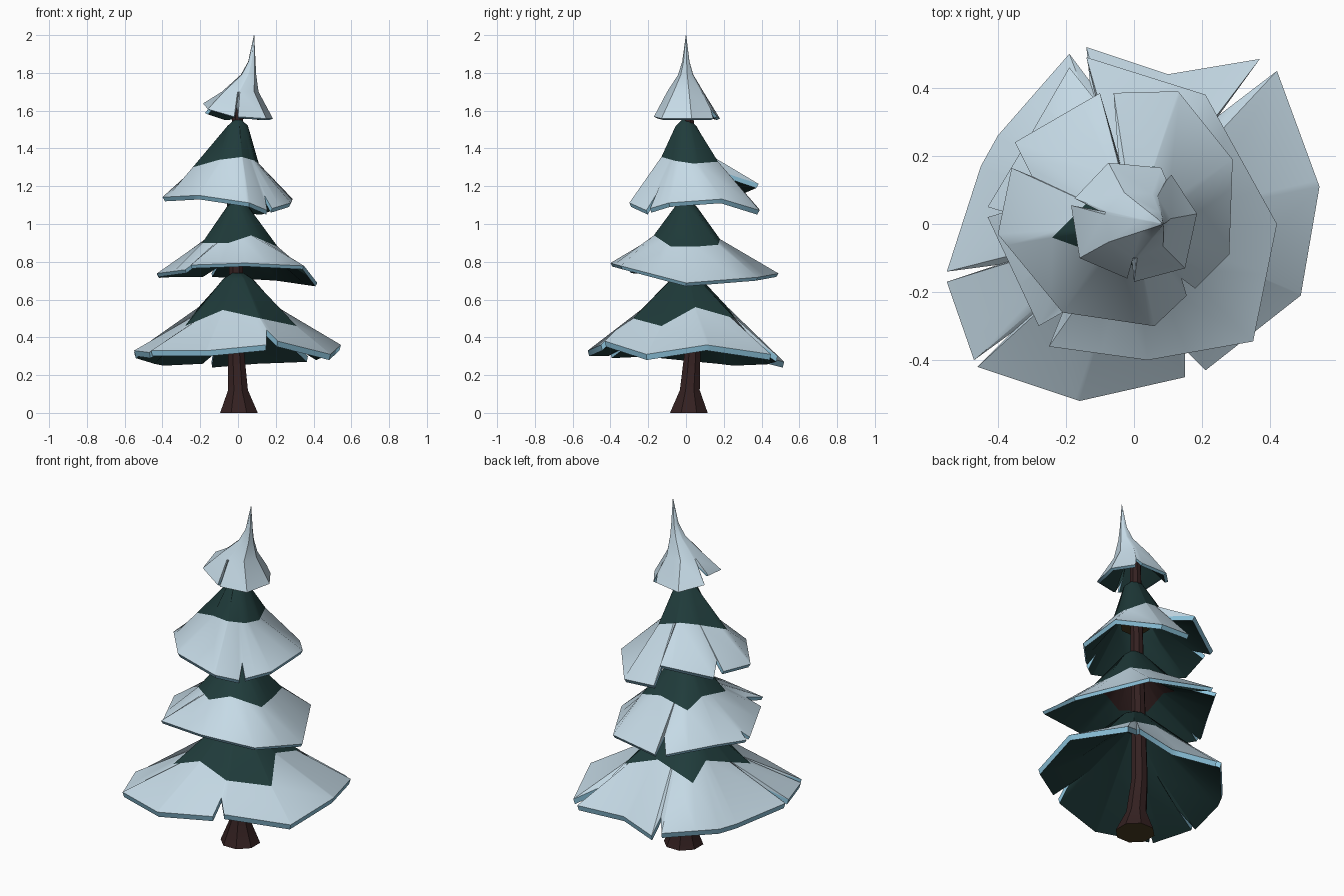
import bpy, math
from mathutils import Vector

if "Cube" in bpy.data.objects:
    bpy.data.objects.remove(bpy.data.objects["Cube"])


def material(name, rgb):
    m = bpy.data.materials.new(name)
    m.diffuse_color = (*rgb, 1)
    m.use_nodes = True
    m.node_tree.nodes["Principled BSDF"].inputs["Base Color"].default_value = m.diffuse_color
    return m


SNOW = material("snow", (0.56, 0.70, 0.79))
ICE = material("ice_blue_edge", (0.27, 0.56, 0.73))
GREEN = material("pine_green", (0.014, 0.044, 0.043))
BARK = material("bark", (0.034, 0.015, 0.015))
WOOD = material("cut_wood", (0.07, 0.047, 0.016))


def loft(name, rings, mats, bands):
    """Skin consecutive rings; bands gives a material index per band."""
    n = len(rings[0])
    verts = [p for r in rings for p in r]
    faces, idx = [], []
    for k in range(len(rings) - 1):
        for i in range(n):
            j = (i + 1) % n
            faces.append((k * n + i, (k + 1) * n + i, (k + 1) * n + j, k * n + j))
            idx.append(bands[k])
    faces += [tuple(range(n)), tuple(reversed(range((len(rings) - 1) * n, len(rings) * n)))]
    idx += [bands[0], bands[-1]]
    me = bpy.data.meshes.new(name)
    me.from_pydata(verts, [], faces)
    for m in mats:
        me.materials.append(m)
    for p, m in zip(me.polygons, idx):
        p.material_index = m
        p.use_smooth = True
    me.set_sharp_from_angle(angle=math.radians(35))
    ob = bpy.data.objects.new(name, me)
    bpy.context.collection.objects.link(ob)
    return ob


def ang(p):
    return round(math.atan2(p[1], p[0]) % math.tau, 4)


def sample(outline, a):
    """Point where a ray at angle a from the axis meets a star-shaped outline."""
    pts = sorted((Vector(p) for p in outline), key=ang)
    for i, q in enumerate(pts):
        p = pts[i - 1]
        lo = ang(p)
        span = (ang(q) - lo) % math.tau
        t = (a - lo) % math.tau
        if t <= span + 1e-6:
            dx, dy = math.cos(a), math.sin(a)
            den = (p.x - q.x) * dy - (p.y - q.y) * dx
            s = (p.x * dy - p.y * dx) / den if abs(den) > 1e-9 else 0
            return p.lerp(q, min(max(s, 0), 1))
    return pts[0]


def circle(angles, r, z, cx=0, cy=0):
    return [Vector((cx + r * math.cos(a), cy + r * math.sin(a), z)) for a in angles]


def inset(ring, f, dz=0):
    return [Vector((p.x * f, p.y * f, p.z + dz)) for p in ring]


def tier(name, rim, line, top_r, top_z, thick, tuck, core=GREEN):
    """Green cone, snow from a zigzag line to the rim, blue edge, green underside."""
    angles = sorted({ang(p) for p in rim} | {ang(p) for p in line})
    edge = [sample(rim, a) for a in angles]
    snow = [sample(line, a) for a in angles]
    rings = [circle(angles, top_r * .4, top_z), circle(angles, top_r, top_z - .03), snow,
             inset(edge, 1, thick), inset(edge, tuck), inset(snow, .9, -.04),
             circle(angles, .04, top_z - .1)]
    loft(name, rings, [GREEN, SNOW, ICE, core], [0, 0, 1, 2, 0, 3])


# Branch tiers: ragged rim points, then the zigzag snow line
tier("bottom_branches",
     [(-.55, -.17, .30), (-.47, -.40, .29), (-.36, -.32, .35), (-.46, -.42, .30),
      (-.16, -.52, .30), (.15, -.45, .33), (.15, -.37, .41), (.21, -.43, .35),
      (.49, -.21, .28), (.545, .11, .33), (.42, .45, .28), (.25, .32, .38),
      (.37, .485, .27), (.10, .44, .26), (-.14, .52, .24), (-.13, .42, .31),
      (-.19, .50, .26), (-.40, .26, .25), (-.45, .17, .26), (-.55, -.14, .29),
      (-.40, -.12, .36)],
     [(.31, -.13, .46), (-.08, -.24, .545), (-.28, -.20, .46), (-.2, .1, .57),
      (-.22, .25, .50), (.03, .22, .56), (.22, .26, .50), (.21, .05, .56),
      (.12, -.28, .50)],
     .08, .74, .03, .985)
tier("lower_middle_branches",
     [(.42, 0, .67), (.35, -.345, .76), (.04, -.40, .775), (-.25, -.36, .765),
      (-.21, -.26, .79), (-.28, -.30, .74), (-.43, .02, .72), (-.38, .035, .75),
      (-.43, .05, .715), (-.34, .2, .72), (-.19, .46, .72), (-.11, .36, .77),
      (-.14, .49, .72), (.21, .38, .70)],
     [(.21, -.08, .88), (.07, -.17, .94), (-.05, -.2, .90), (-.19, -.1, .90),
      (-.16, .08, .93), (-.15, .2, .89), (.04, .18, .92), (.17, .17, .89),
      (.19, .05, .88)],
     .06, 1.12, .018, .975, BARK)
tier("upper_middle_branches",
     [(-.40, -.03, 1.12), (-.21, -.26, 1.13), (.06, -.30, 1.09), (.155, -.21, 1.05),
      (.14, -.16, 1.13), (.18, -.19, 1.06), (.28, -.09, 1.09), (.29, .19, 1.11),
      (.13, .39, 1.05), (-.06, .385, 1.06), (-.046, .20, 1.25), (-.10, .385, 1.19),
      (-.35, .24, 1.13), (-.30, .14, 1.18), (-.36, .165, 1.14)],
     [(-.24, -.04, 1.30), (-.1, -.09, 1.34), (.02, -.13, 1.355), (.09, -.06, 1.335),
      (.11, .04, 1.32), (.06, .17, 1.33), (-.06, .14, 1.36), (-.13, .07, 1.34)],
     .055, 1.55, .022, .965)

# Snow cap with a leaning spike
cap = [(.185, .03, 1.55), (.15, -.13, 1.55), (.0, -.17, 1.56), (-.006, -.11, 1.62),
       (-.02, -.16, 1.56), (-.16, -.10, 1.60), (-.185, .055, 1.63), (-.105, .04, 1.66),
       (-.175, .075, 1.58), (-.075, .18, 1.55), (.08, .165, 1.56), (.095, .13, 1.60),
       (.11, .145, 1.55)]
angs = sorted({ang(p) for p in cap})
edge = [sample(cap, a) for a in angs]
loft("snow_cap",
     [circle(angs, .001, 2.0, .085), circle(angs, .02, 1.86, .073),
      circle(angs, .042, 1.79, .055), circle(angs, .10, 1.70, .01),
      inset(edge, 1, .008), inset(edge, .91), circle(angs, .07, 1.68, .01),
      circle(angs, .02, 1.74, .02)],
     [SNOW, ICE, GREEN], [0, 0, 0, 0, 1, 2, 2])

# Trunk with a flared foot and bare wood underneath
sides = [math.tau * (i + .5) / 8 for i in range(8)]


def trunk_piece(name, stations):
    ob = loft(name, [circle(sides, r, z, x, y) for r, z, x, y in stations],
              [BARK, WOOD], [0] * (len(stations) - 1))
    ob.data.polygons[-1].material_index = 1


trunk_piece("trunk", ((.03, 1.70, 0, .01), (.038, .9, -.01, .02), (.045, .33, -.01, .035),
                      (.057, .12, 0, .02), (.108, 0, .005, .015)))
trunk_piece("upper_trunk_collar", ((.03, 1.40, 0, .01), (.08, 1.27, 0, .01)))
